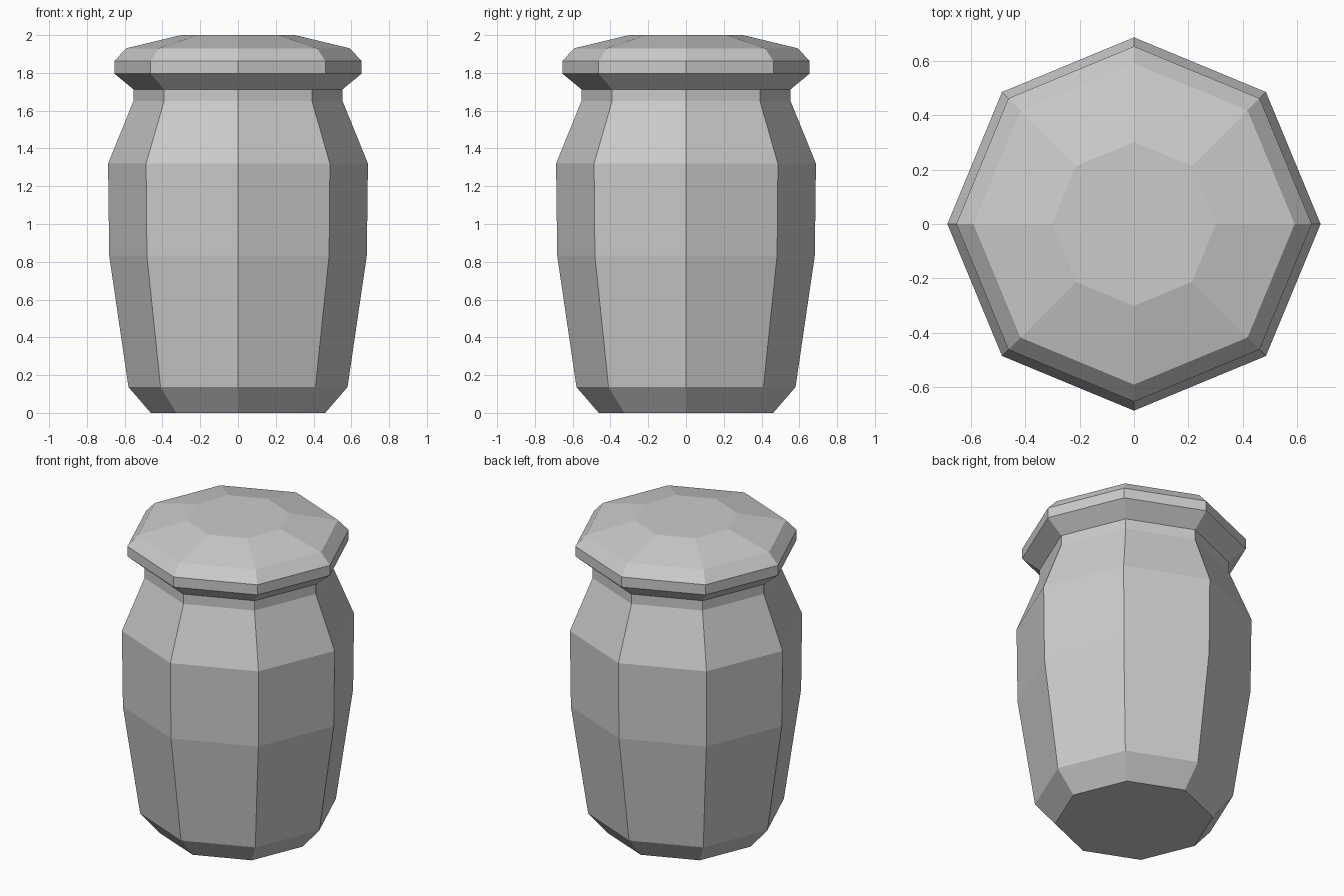
import bpy, bmesh
from math import cos, sin, pi

if "Cube" in bpy.data.objects:
    bpy.data.objects.remove(bpy.data.objects["Cube"])

SIDES = 8


def lathe(name, profile, cap_bottom=False, cap_top=False):
    """Spin a (radius, z) profile into a flat-shaded octagonal shell."""
    bm = bmesh.new()
    rings = [[bm.verts.new((r * cos(2 * pi * i / SIDES), r * sin(2 * pi * i / SIDES), z))
              for i in range(SIDES)] for r, z in profile]
    for low, high in zip(rings, rings[1:]):
        for i in range(SIDES):
            j = (i + 1) % SIDES
            bm.faces.new((low[i], low[j], high[j], high[i]))
    if cap_bottom:
        bm.faces.new(rings[0][::-1])
    if cap_top:
        bm.faces.new(rings[-1])
    mesh = bpy.data.meshes.new(name)
    bm.to_mesh(mesh)
    bm.free()
    obj = bpy.data.objects.new(name, mesh)
    bpy.context.collection.objects.link(obj)
    return obj


# Jar body: chamfered foot, bulging wall, shoulder and short neck
lathe("jar_body", [(0.462, 0), (0.58, 0.137), (0.682, 0.833), (0.688, 1.32),
                   (0.554, 1.65), (0.554, 1.713)], cap_bottom=True)

# Lid: flared underside, upright rim, chamfer and shallow domed top
lathe("jar_lid", [(0.554, 1.713), (0.655, 1.797), (0.655, 1.862),
                  (0.592, 1.93), (0.302, 2.0)], cap_top=True)
